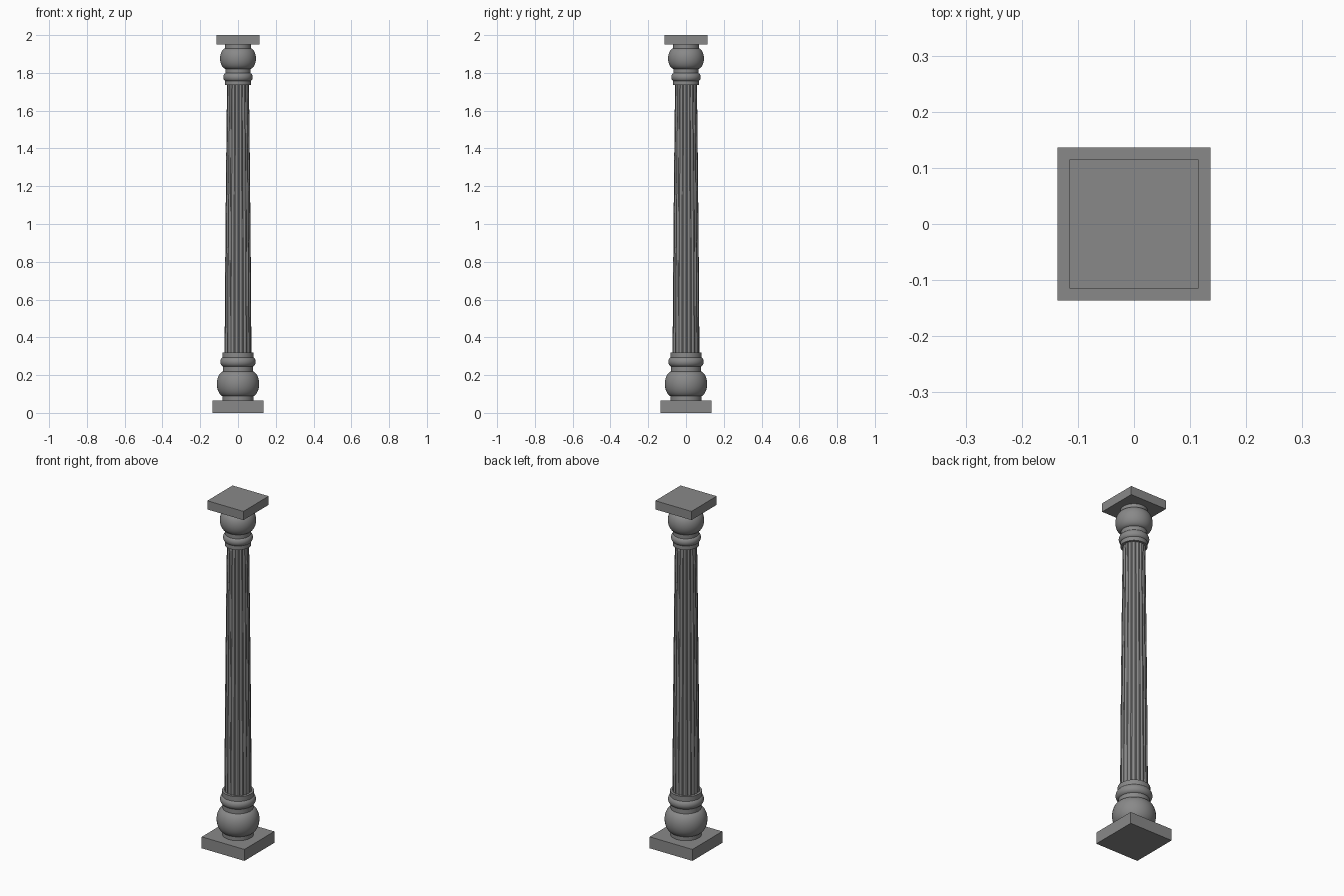
import bpy, bmesh, math

if "Cube" in bpy.data.objects:
    bpy.data.objects.remove(bpy.data.objects["Cube"])

stone = bpy.data.materials.new("grey stone")
stone.use_nodes = True
GREY = (0.25, 0.25, 0.25, 1)
stone.diffuse_color = GREY
stone.node_tree.nodes["Principled BSDF"].inputs["Base Color"].default_value = GREY


def finish(bm, name, smooth_angle=None):
    bmesh.ops.recalc_face_normals(bm, faces=bm.faces)
    mesh = bpy.data.meshes.new(name)
    bm.to_mesh(mesh)
    bm.free()
    mesh.materials.append(stone)
    obj = bpy.data.objects.new(name, mesh)
    bpy.context.collection.objects.link(obj)
    if smooth_angle:
        bpy.ops.object.select_all(action="DESELECT")
        obj.select_set(True)
        bpy.context.view_layer.objects.active = obj
        bpy.ops.object.shade_smooth_by_angle(angle=math.radians(smooth_angle))
    return obj


def slab(name, half, low, high):
    bm = bmesh.new()
    bmesh.ops.create_cube(bm, size=1)
    for v in bm.verts:
        v.co = (v.co.x * 2 * half, v.co.y * 2 * half, high if v.co.z > 0 else low)
    finish(bm, name)


def loft(name, rings, smooth_angle):
    """Skin closed rings of points and cap both ends."""
    bm = bmesh.new()
    loops = [[bm.verts.new(p) for p in ring] for ring in rings]
    count = len(loops[0])
    for a, b in zip(loops, loops[1:]):
        for i in range(count):
            j = (i + 1) % count
            bm.faces.new((a[i], a[j], b[j], b[i]))
    bm.faces.new(loops[0])
    bm.faces.new(loops[-1])
    finish(bm, name, smooth_angle)


def circle(radius, z, sides=48):
    turn = 2 * math.pi / sides
    return [(radius * math.cos(i * turn), radius * math.sin(i * turn), z) for i in range(sides)]


def collar(name, radius, low, high):
    loft(name, [circle(radius, low), circle(radius, high)], 35)


def cushion(name, inner, outer, low, high, steps=16):
    """Rounded moulding with a half-ellipse profile."""
    rings = []
    for i in range(steps + 1):
        a = math.pi * i / steps - math.pi / 2
        r = inner + (outer - inner) * math.cos(a)
        rings.append(circle(r, (low + high) / 2 + (high - low) / 2 * math.sin(a)))
    loft(name, rings, 35)


# Square slabs at the foot and the head
slab("plinth", 0.136, 0, 0.066)
slab("abacus", 0.115, 1.95, 2)

# Base mouldings
collar("base_lower_collar", 0.082, 0.066, 0.10)
cushion("base_large_cushion", 0.07, 0.112, 0.085, 0.222)
collar("base_middle_collar", 0.08, 0.21, 0.25)
cushion("base_small_cushion", 0.07, 0.094, 0.243, 0.297)
collar("base_upper_collar", 0.083, 0.29, 0.32)

# Capital mouldings
collar("capital_lower_collar", 0.069, 1.735, 1.76)
cushion("capital_small_cushion", 0.06, 0.078, 1.755, 1.80)
collar("capital_middle_collar", 0.067, 1.79, 1.83)
cushion("capital_large_cushion", 0.06, 0.095, 1.82, 1.932)
collar("capital_upper_collar", 0.069, 1.92, 1.95)

# Tapered shaft with scooped flutes
FLUTES, PER_FLUTE = 20, 8


def fluted_ring(radius, z):
    points = []
    for i in range(FLUTES * PER_FLUTE):
        t = (i % PER_FLUTE) / PER_FLUTE
        scoop = 0 if t < 0.25 else math.sin(math.pi * (t - 0.25) / 0.75)
        r = radius * (1 - 0.07 * scoop)
        a = 2 * math.pi * i / (FLUTES * PER_FLUTE)
        points.append((r * math.cos(a), r * math.sin(a), z))
    return points


shaft = [(0.071, 0.315), (0.069, 0.65), (0.066, 1.0), (0.062, 1.4), (0.058, 1.74)]
loft("fluted_shaft", [fluted_ring(r, z) for r, z in shaft], 30)
